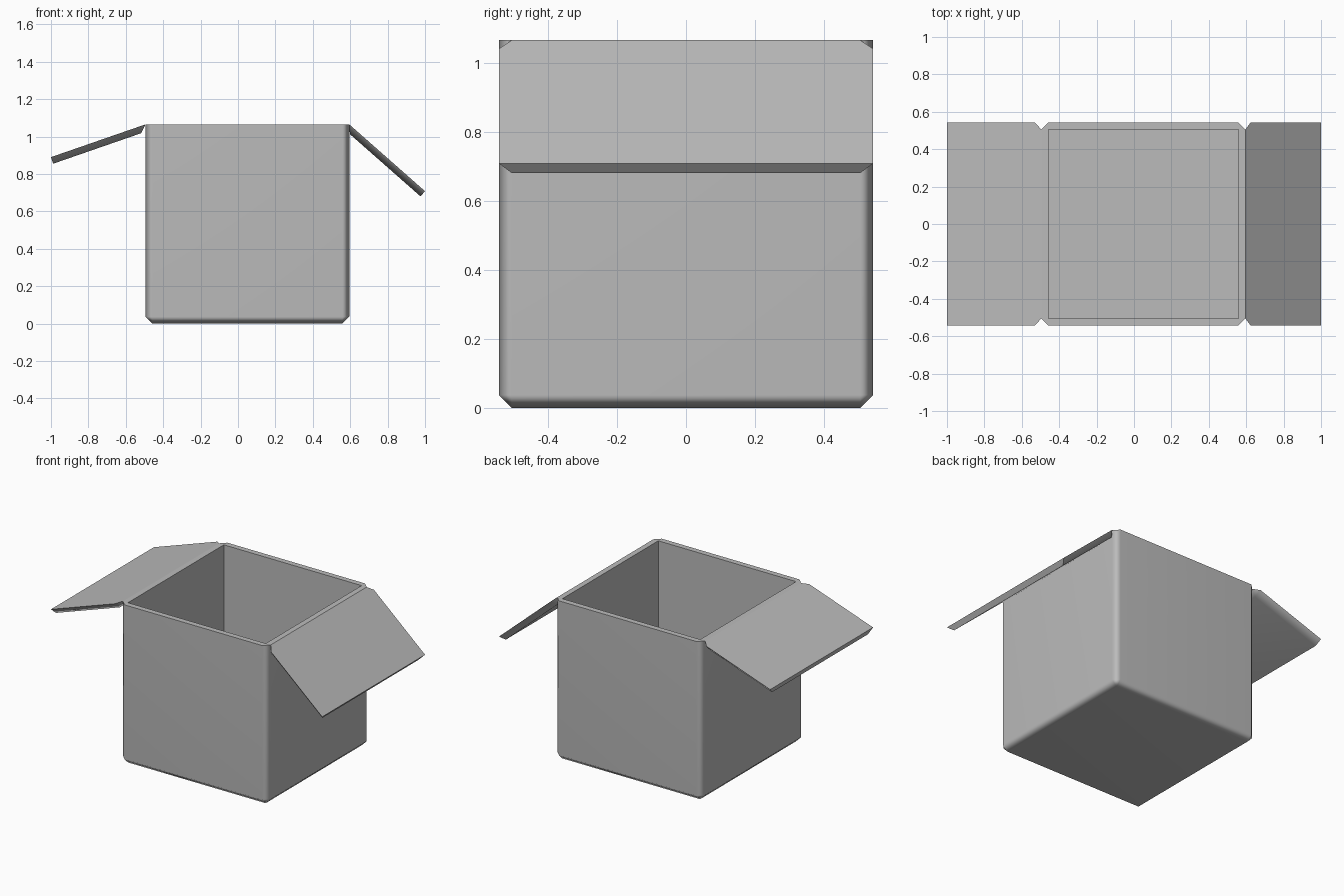
import bpy, bmesh
from math import radians
from mathutils import Vector, Matrix

if "Cube" in bpy.data.objects:
    bpy.data.objects.remove(bpy.data.objects["Cube"], do_unlink=True)

X0, X1, Y, H = -0.495, 0.595, 0.542, 1.065   # box extents
T = 0.037                                    # wall and chamfer size

grey = bpy.data.materials.new("plain grey")
grey.use_nodes = True
grey.diffuse_color = (0.5, 0.5, 0.5, 1)
grey.node_tree.nodes["Principled BSDF"].inputs["Base Color"].default_value = (0.5, 0.5, 0.5, 1)


def finish(name, bm):
    """Turn a bmesh into a grey object with soft chamfers."""
    bmesh.ops.recalc_face_normals(bm, faces=bm.faces)
    mesh = bpy.data.meshes.new(name)
    bm.to_mesh(mesh)
    bm.free()
    mesh.materials.append(grey)
    obj = bpy.data.objects.new(name, mesh)
    bpy.context.collection.objects.link(obj)
    bpy.ops.object.select_all(action="DESELECT")
    obj.select_set(True)
    bpy.context.view_layer.objects.active = obj
    bpy.ops.object.shade_smooth_by_angle(angle=radians(60))
    weighted = obj.modifiers.new("flat faces", "WEIGHTED_NORMAL")
    weighted.keep_sharp = True
    return obj


def add_block(bm, lo, hi):
    lo, hi = Vector(lo), Vector(hi)
    place = Matrix.Translation((lo + hi) / 2) @ Matrix.Diagonal((*(hi - lo), 1))
    return bmesh.ops.create_cube(bm, size=1, matrix=place)["verts"]


# Open box: chamfered outside, sharp inside, joined by a flat rim
bm = bmesh.new()
add_block(bm, (X0, -Y, 0), (X1, Y, H))
edges = [e for e in bm.edges if min(v.co.z for v in e.verts) < H / 2]
bmesh.ops.bevel(bm, geom=edges, offset=T, segments=1, affect="EDGES")
add_block(bm, (X0 + T, -Y + T, T), (X1 - T, Y - T, H))
tops = [f for f in bm.faces if all(v.co.z > H - 0.001 for v in f.verts)]
bmesh.ops.delete(bm, geom=tops, context="FACES_ONLY")
rim = [e for e in bm.edges if e.is_boundary]
bmesh.ops.triangle_fill(bm, edges=rim, use_beauty=True, normal=(0, 0, 1))
finish("open_box", bm)


# Flaps: wide top face, narrower underside, notched corners at the hinge
def make_flap(name, hinge_x, tip):
    hinge = Vector((hinge_x, 0, H))
    along = Vector((tip[0], 0, tip[1])) - hinge
    length = along.length
    along.normalize()
    side = Vector((0, 1, 0))
    down = along.cross(side)
    if down.z > 0:
        down.negate()
    bm = bmesh.new()

    def pair(u, y, w):
        return [bm.verts.new(hinge + along * u + side * s * y + down * w) for s in (-1, 1)]

    root = pair(0, Y - T, 0)
    shoulder = pair(T, Y, 0)
    end = pair(length, Y, 0)
    low_end = pair(length, Y - T, T)
    low_root = pair(T, Y - T, T)
    bm.faces.new((root[0], shoulder[0], end[0], end[1], shoulder[1], root[1]))
    for a, b in ((end, low_end), (low_end, low_root), (low_root, root)):
        bm.faces.new((a[0], b[0], b[1], a[1]))
    for i in (0, 1):
        bm.faces.new((shoulder[i], end[i], low_end[i], low_root[i]))
        bm.faces.new((root[i], shoulder[i], low_root[i]))
    finish(name, bm)


make_flap("right_flap", X0, (-1.0, 0.89))
make_flap("left_flap", X1, (1.0, 0.708))
